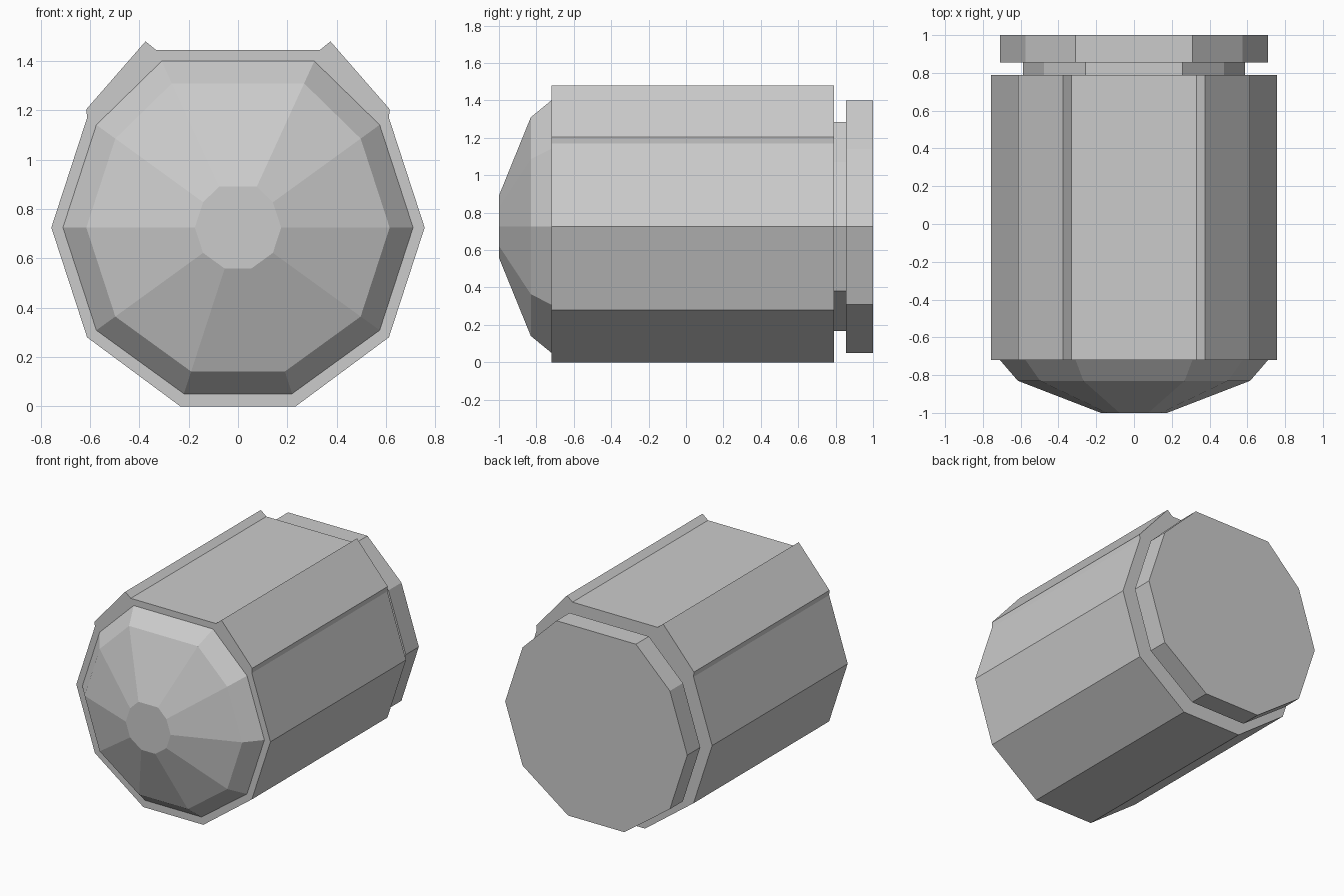
import bpy, bmesh
from math import sin, cos, radians

if "Cube" in bpy.data.objects:
    bpy.data.objects.remove(bpy.data.objects["Cube"])

CZ = 0.725  # height of the long axis


def mirrored(half):
    """Close a right-hand half outline (bottom to top) into a full loop."""
    return half + [(-x, z) for x, z in reversed(half)]


def core(r):
    """Ten-sided outline with a widened top; doubled corners match the shell."""
    half = [(r * cos(radians(a)), CZ + 0.998 * r * sin(radians(a))) for a in (-72, -36, 0, 36)]
    top = (0.436 * r, CZ + 0.951 * r)
    return mirrored(half + [half[-1], top, top])


# outer shell outline with raised ridges along the upper sides
shell = mirrored([(0.234, 0), (0.612, 0.28), (0.757, CZ), (0.612, 1.17),
                  (0.615, 1.205), (0.375, 1.48), (0.332, 1.445)])

# stations front to back: faceted nose, shell, recessed neck, end cap
stations = [(-1.0, core(0.175)), (-0.83, core(0.615)), (-0.72, core(0.71)),
            (-0.72, shell), (0.79, shell),
            (0.79, core(0.588)), (0.855, core(0.588)),
            (0.855, core(0.71)), (1.0, core(0.71))]

bm = bmesh.new()
rings = [[bm.verts.new((x, y, z)) for x, z in outline] for y, outline in stations]
n = len(shell)
for a, b in zip(rings, rings[1:]):
    for i in range(n):
        j = (i + 1) % n
        bm.faces.new((a[i], a[j], b[j], b[i]))
bm.faces.new(rings[0])
bm.faces.new(rings[-1])
bmesh.ops.remove_doubles(bm, verts=bm.verts[:], dist=0.0005)
bmesh.ops.recalc_face_normals(bm, faces=bm.faces[:])

mesh = bpy.data.meshes.new("faceted_canister")
bm.to_mesh(mesh)
bm.free()
obj = bpy.data.objects.new("faceted_canister", mesh)
bpy.context.collection.objects.link(obj)
